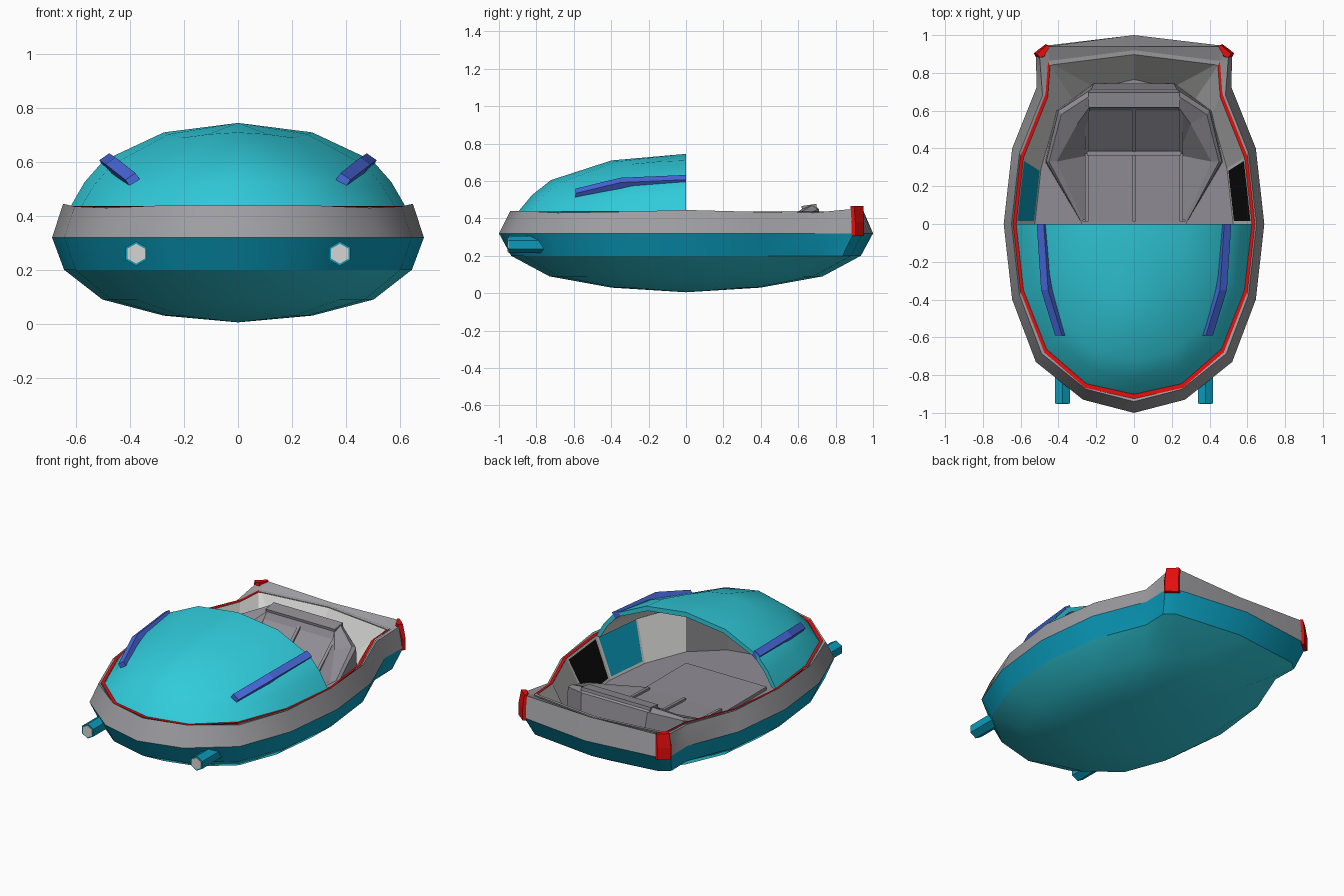
import bpy, bmesh, math
from mathutils import Vector

cube = bpy.data.objects.get("Cube")
if cube:
    bpy.data.objects.remove(cube, do_unlink=True)


def material(name, r, g, b):
    m = bpy.data.materials.new(name)
    m.use_nodes = True
    m.diffuse_color = (r, g, b, 1)
    m.node_tree.nodes["Principled BSDF"].inputs["Base Color"].default_value = (r, g, b, 1)
    return m


CYAN = material("cyan shell", 0.03, 0.60, 0.71)
TEAL = material("teal band", 0.003, 0.33, 0.50)
RIM = material("rim grey", 0.34, 0.34, 0.36)
GREY = material("seat grey", 0.28, 0.27, 0.30)
DARK = material("dark grey", 0.13, 0.13, 0.14)
LIGHT = material("light grey", 0.66, 0.66, 0.65)
RED = material("red trim", 0.80, 0.004, 0.004)
BLUE = material("blue rail", 0.065, 0.14, 0.72)
BLACK = material("black panel", 0.004, 0.004, 0.004)


def finish(name, bm, mats, smooth=None, recalc=True):
    bmesh.ops.remove_doubles(bm, verts=bm.verts, dist=0.0005)
    if recalc:
        bmesh.ops.recalc_face_normals(bm, faces=bm.faces)
    me = bpy.data.meshes.new(name)
    bm.to_mesh(me)
    bm.free()
    ob = bpy.data.objects.new(name, me)
    bpy.context.collection.objects.link(ob)
    for m in mats:
        me.materials.append(m)
    if smooth:
        bpy.ops.object.select_all(action="DESELECT")
        ob.select_set(True)
        bpy.context.view_layer.objects.active = ob
        bpy.ops.object.shade_smooth_by_angle(angle=math.radians(smooth))
    return ob


def loft(bm, rings, closed=True, caps=False):
    """Skin a list of point rings; returns rows of faces."""
    rows = [[bm.verts.new(p) for p in r] for r in rings]
    n = len(rows[0])
    out = []
    for a, b in zip(rows, rows[1:]):
        out.append([bm.faces.new((a[i], a[(i + 1) % n], b[(i + 1) % n], b[i]))
                    for i in range(n if closed else n - 1)])
    if caps:
        bm.faces.new(rows[0][::-1])
        bm.faces.new(rows[-1])
    return out


def both(half):
    """Mirror a half outline from bow to stern into a full ring."""
    return half + [(-p[0],) + tuple(p[1:]) for p in half[-2:0:-1]]


def ring(half, s, z):
    return both([(x * s, y * s, z) for x, y in half])


# Half outlines, bow to stern
bow = [(0, -1), (.27, -.93), (.52, -.73), (.645, -.40), (.69, 0), (.645, .40)]
outer = bow + [(.515, .725), (.52, .895), (.46, .945), (0, 1)]
keel = bow + [(.50, .73), (.37, .86), (.27, .93), (0, 1)]
inner = [(0, -.925), (.258, -.868), (.475, -.68), (.60, -.36), (.64, 0),
         (.60, .36), (.468, .69), (.455, .86), (.44, .865), (0, .92)]
foot = [(x * .82, y * .82) for x, y in inner[:6]] + [(.41, .58), (.32, .655), (.2, .72), (0, .765)]
top_z = [.44, .44, .43, .435, .445, .435, .43, .45, .46, .445]
top = [(x * .94, y * .94) for x, y in outer[:7]] + [(.5, .885), (.455, .94), (0, .94)]
rim_top = both([(x, y, z) for (x, y), z in zip(top, top_z)])

# Rounded underside
bm = bmesh.new()
loft(bm, [ring(keel, 0, .005), ring(keel, .4, .03), ring(keel, .73, .09), ring(outer, .935, .2)])
finish("hull_bottom", bm, [CYAN], 40)

# Belt around the hull
bm = bmesh.new()
loft(bm, [ring(outer, .935, .2), ring(outer, 1, .32)])
finish("hull_band", bm, [TEAL], 45)

# Bumper rim
bm = bmesh.new()
loft(bm, [ring(outer, 1, .32), rim_top, ring(inner, 1, .43)])
finish("gunwale", bm, [RIM], 35)

# Thin strip inside the rim, grey across the stern
bm = bmesh.new()
strip = loft(bm, [ring(inner, 1, .436), ring(inner, .975, .434)])[0]
for f in strip:
    f.material_index = int(f.calc_center_median().y > .8)
    f.normal_update()
    if f.normal.z < 0:
        f.normal_flip()
finish("rim_strip", bm, [RED, RIM], recalc=False)

# Cockpit walls with inset side panels, facing inward
bm = bmesh.new()
wall = loft(bm, [ring(inner, .975, .432), ring(foot, 1, .18)])[0]
for f in wall:
    f.normal_update()
    middle = f.calc_center_median()
    if f.normal.dot(Vector((-middle.x, -middle.y, 0))) < 0:
        f.normal_flip()
    f.material_index = 1 if middle.y < -.6 else 0
for index, slot in ((4, 2), (14, 2), (3, 3), (13, 3)):
    bmesh.ops.inset_individual(bm, faces=[wall[index]], thickness=.022)
    wall[index].material_index = slot
finish("cockpit_wall", bm, [LIGHT, DARK, BLACK, TEAL], recalc=False)

bm = bmesh.new()
bm.faces.new([bm.verts.new(p) for p in ring(foot, 1, .18)])
finish("cockpit_floor", bm, [GREY], recalc=False)

# Front canopy: outer and inner shell joined along the open back edge
profile = ((.975, .43, 0), (.89, .525, .03), (.78, .605, .045), (.43, .71, .02), (0, .745, 0))
sag = [0, .35, 1, .35, 0]
front = [(x, y, k) for (x, y), k in zip(inner, sag)]
front = [(-x, y, k) for x, y, k in front[:0:-1]] + front
rings = []
for s, z, drop in profile:
    shell = [(x * s, y * s, z - drop * k) for x, y, k in front]
    lining = [(x * .955, y * .955, .43 + (h - .43) * .905) for x, y, h in shell]
    rings.append(shell + lining[::-1])
bm = bmesh.new()
rows = loft(bm, rings)
for row in rows:
    for f in row[len(front):-1]:
        f.material_index = 1
finish("canopy", bm, [CYAN, LIGHT], 50)


def sweep(name, path, width, height, mat):
    """Box-section bar along a path of (position, across direction, up direction)."""
    bm = bmesh.new()
    rings = []
    for pos, a, u in path:
        p, a, u = Vector(pos), Vector(a).normalized() * width / 2, Vector(u).normalized() * height / 2
        rings.append([p - a - u, p + a - u, p + a + u, p - a + u])
    loft(bm, rings, caps=True)
    return finish(name, bm, [mat])


for side, s in (("left", 1), ("right", -1)):
    # Canopy rails
    across, up = (s * .8, 0, -.55), (s * .55, 0, .8)
    sweep(side + "_rail", [((s * .388, -.59, .530), across, up),
                           ((s * .462, -.35, .588), across, up),
                           ((s * .485, 0, .603), across, up)], .045, .04, BLUE)

    # Hexagonal headlamps with pale lenses
    def hexagon(r, y):
        return [(s * .378 + r * math.sin(k * math.pi / 3), y, .26 + r * math.cos(k * math.pi / 3))
                for k in range(6)]
    bm = bmesh.new()
    loft(bm, [hexagon(.046, -.70), hexagon(.046, -.95)], caps=True)
    finish(side + "_lamp", bm, [TEAL])
    bm = bmesh.new()
    loft(bm, [hexagon(.037, -.948), hexagon(.037, -.954)], caps=True)
    finish(side + "_lens", bm, [LIGHT])

    # Red stern corner guards
    bm = bmesh.new()
    loft(bm, [[(s * x, y, z) for x, y in pts] for z, pts in (
        (.305, [(.520, .885), (.528, .905), (.468, .952), (.45, .945), (.47, .885)]),
        (.38, [(.520, .885), (.530, .905), (.468, .952), (.45, .945), (.46, .885)]),
        (.465, [(.495, .88), (.515, .900), (.460, .948), (.445, .94), (.475, .89)]))], caps=True)
    finish(side + "_corner_guard", bm, [RED])

# Wrap-around bench: outer skirt, rolled top edge and bowl
bm = bmesh.new()


def seat_ring(*half):
    return list(half) + [(-x, y, z) for x, y, z in half[::-1]]


loft(bm, [
    seat_ring((.28, .01, .18), (.47, .33, .18), (.41, .60, .19), (.21, .745, .22)),
    seat_ring((.28, .01, .20), (.465, .33, .30), (.40, .60, .40), (.23, .71, .45)),
    seat_ring((.28, .01, .205), (.45, .33, .31), (.385, .58, .41), (.23, .68, .475)),
    seat_ring((.27, .02, .205), (.41, .33, .30), (.30, .53, .39), (.235, .62, .45)),
    seat_ring((.26, .02, .20), (.26, .36, .215), (.25, .40, .225), (.24, .60, .41))], closed=False)
finish("bench_surround", bm, [GREY])

bm = bmesh.new()
loft(bm, [[(x, .015, .20), (x, .375, .215), (x, .61, .415), (x, .63, .45)] for x in (-.26, .26)],
     closed=False)
finish("bench_cushion", bm, [GREY])

# Raised seams dividing the bench
for i, x in enumerate((-.25, 0, .25)):
    sweep("seam_%d" % i, [((x, y, z), (1, 0, 0), (0, -.2, 1)) for y, z in
                          ((.015, .204), (.375, .219), (.61, .419))], .018, .02, GREY)
sweep("cross_seam", [((x, .375, .226), (0, 1, 0), (0, 0, 1)) for x in (-.25, .25)], .025, .025, GREY)
sweep("bench_headrest", [((x, .66, .452), (0, 1, .15), (0, -.15, 1)) for x in (-.24, .24)], .08, .04, GREY)

# Low foot platform ahead of the bench
sweep("foot_platform", [((0, y, .19), (1, 0, 0), (0, 0, 1)) for y in (-.40, .015)], .56, .02, GREY)
